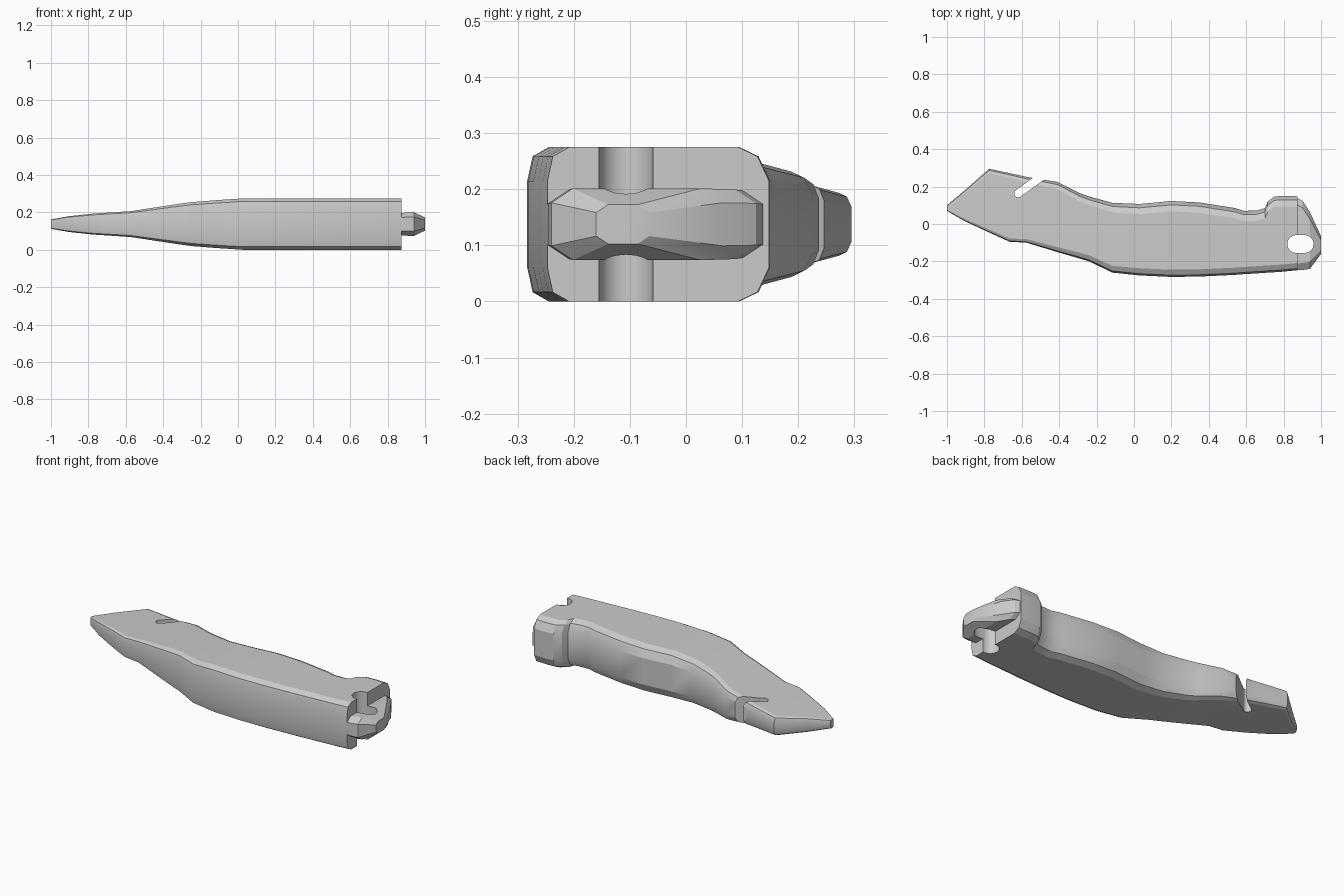
import bpy, bmesh, math
from mathutils import Matrix

old = bpy.data.objects.get("Cube")
if old:
    bpy.data.objects.remove(old, do_unlink=True)

MID = 0.1375  # height of the plane of symmetry

grey = bpy.data.materials.new("light grey")
grey.use_nodes = True
COLOUR = (0.6, 0.6, 0.6, 1)
grey.diffuse_color = COLOUR
grey.node_tree.nodes["Principled BSDF"].inputs["Base Color"].default_value = COLOUR


def finish(name, bm):
    bmesh.ops.recalc_face_normals(bm, faces=bm.faces)
    mesh = bpy.data.meshes.new(name)
    bm.to_mesh(mesh)
    bm.free()
    obj = bpy.data.objects.new(name, mesh)
    bpy.context.collection.objects.link(obj)
    mesh.materials.append(grey)
    return obj


def section(low, high, half, lower, upper):
    """Chamfered cross-section; lower and upper list (inset, height) pairs."""
    limit = 0.45 * (high - low)
    side = [(low + min(i * half, limit), z * half) for i, z in lower]
    side += [(high - min(i * half, limit), z * half) for i, z in reversed(upper)]
    return side + [(y, -z) for y, z in reversed(side)]


def loft(name, stations, lower, upper):
    bm = bmesh.new()
    rings = [[bm.verts.new((x, y, MID + z)) for y, z in section(low, high, half, lower, upper)]
             for x, low, high, half in stations]
    for a, b in zip(rings, rings[1:]):
        for i in range(len(a)):
            j = (i + 1) % len(a)
            bm.faces.new((a[i], a[j], b[j], b[i]))
    bm.faces.new(rings[0])
    bm.faces.new(rings[-1])
    return finish(name, bm)


def rounded_slot(name, centre, length, radius, angle):
    """Upright prism with a capsule outline."""
    bm = bmesh.new()
    outline = []
    for side in (1, -1):
        for k in range(9):
            t = math.pi * (k / 8 - 0.5) + (0 if side == 1 else math.pi)
            outline.append((side * length / 2 + radius * math.cos(t), radius * math.sin(t)))
    base = bm.faces.new([bm.verts.new((x, y, -0.1)) for x, y in outline])
    top = bmesh.ops.extrude_face_region(bm, geom=[base])["geom"]
    bmesh.ops.translate(bm, vec=(0, 0, 0.5), verts=[v for v in top if isinstance(v, bmesh.types.BMVert)])
    bmesh.ops.transform(bm, verts=bm.verts,
                        matrix=Matrix.Translation((*centre, 0)) @ Matrix.Rotation(angle, 4, "Z"))
    cutter = finish(name, bm)
    cutter.hide_render = True
    return cutter


def cut(obj, cutters):
    bpy.context.view_layer.objects.active = obj
    for cutter in cutters:
        mod = obj.modifiers.new("cut", "BOOLEAN")
        mod.operation = "DIFFERENCE"
        mod.solver = "EXACT"
        mod.object = cutter
        bpy.ops.object.modifier_apply(modifier=mod.name)


# Curved grip: x, lower edge, upper edge, half thickness
handle = loft("handle", [
    (-1.0, 0.07, 0.10, 0.025),
    (-0.905, 0.015, 0.18, 0.042),
    (-0.775, -0.045, 0.295, 0.056),
    (-0.665, -0.095, 0.272, 0.063),
    (-0.575, -0.10, 0.252, 0.069),
    (-0.41, -0.15, 0.225, 0.094),
    (-0.29, -0.185, 0.165, 0.112),
    (-0.24, -0.20, 0.147, 0.118),
    (-0.115, -0.26, 0.113, 0.128),
    (0.03, -0.275, 0.107, MID),
    (0.20, -0.283, 0.123, MID),
    (0.35, -0.281, 0.115, MID),
    (0.54, -0.272, 0.085, MID),
    (0.59, -0.268, 0.07, MID),
    (0.66, -0.264, 0.073, MID),
    (0.70, -0.261, 0.085, MID),
    (0.715, -0.26, 0.12, MID),
    (0.75, -0.258, 0.147, MID),
    (0.795, -0.255, 0.15, MID),
    (0.875, -0.247, 0.148, MID),
], lower=[(0, 0.56), (0.07, 0.88), (0.28, 1)], upper=[(0, 0.56), (0.15, 0.88), (0.4, 1)])

# Narrow lanyard tab at the butt end
tab = loft("lanyard_tab", [
    (0.86, -0.247, 0.145, 0.058),
    (0.90, -0.246, 0.125, 0.062),
    (0.94, -0.24, 0.065, 0.064),
    (1.0, -0.16, -0.065, 0.035),
], lower=[(0, 0.6), (0.6, 1)], upper=[(0, 0.6), (0.6, 1)])

# Lanyard hole through both parts, and the slanted hook slot
hole = rounded_slot("hole_cutter", (0.89, -0.107), 0.045, 0.048, 0)
slot = rounded_slot("slot_cutter", (-0.53, 0.228), 0.22, 0.021, math.radians(36))
cut(handle, [hole, slot])
cut(tab, [hole])
for cutter in (hole, slot):
    bpy.data.objects.remove(cutter, do_unlink=True)

# Smooth shading with crisp chamfers
bpy.ops.object.select_all(action="DESELECT")
for obj in (handle, tab):
    obj.select_set(True)
bpy.context.view_layer.objects.active = handle
bpy.ops.object.shade_smooth_by_angle(angle=math.radians(25))
